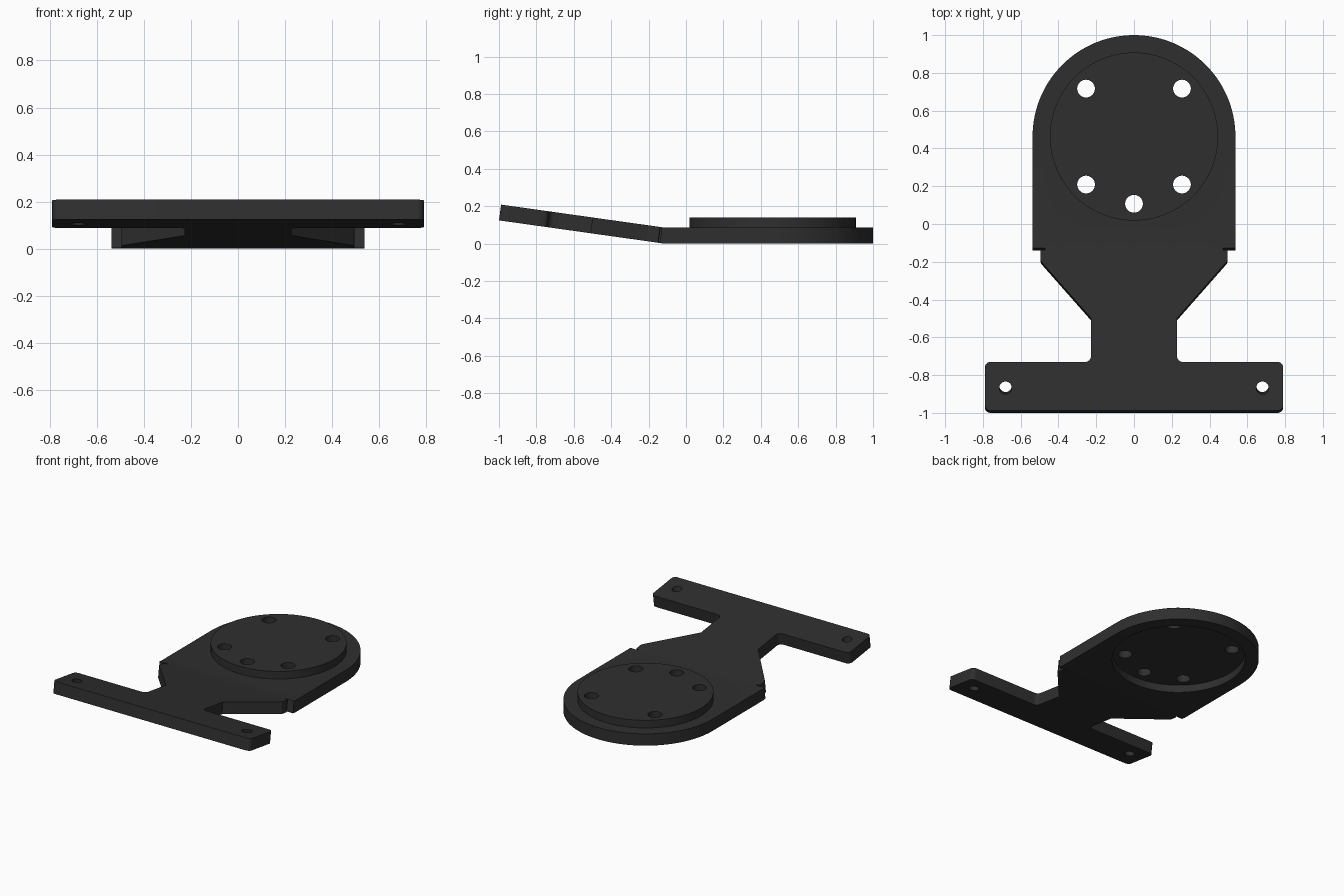
import bpy
import bmesh
from math import cos, sin, tan, radians, pi
from mathutils import Vector, Matrix

cube = bpy.data.objects.get("Cube")
if cube:
    bpy.data.objects.remove(cube)

THICK = 0.085
TILT = radians(8)
BEND_Y = -0.115
CENTRE_Y = 0.463
PLATE_R = 0.537
DISC_R = 0.445

metal = bpy.data.materials.new("dark grey metal")
metal.use_nodes = True
colour = (0.028, 0.028, 0.028, 1)
metal.diffuse_color = colour
metal.node_tree.nodes["Principled BSDF"].inputs["Base Color"].default_value = colour


def make_object(name, bm):
    bmesh.ops.recalc_face_normals(bm, faces=bm.faces)
    mesh = bpy.data.meshes.new(name)
    bm.to_mesh(mesh)
    bm.free()
    mesh.materials.append(metal)
    obj = bpy.data.objects.new(name, mesh)
    bpy.context.collection.objects.link(obj)
    return obj


def cylinder(bm, x, y, z0, z1, radius, sides=32, tilt=0):
    place = Matrix.Translation((x, y, (z0 + z1) / 2)) @ Matrix.Rotation(-tilt, 4, 'X')
    bmesh.ops.create_cone(bm, cap_ends=True, segments=sides, radius1=radius,
                          radius2=radius, depth=z1 - z0, matrix=place)


def fillet(before, corner, after, radius, steps=6):
    """Points of an arc that rounds one corner."""
    p = Vector(corner)
    a = (Vector(before) - p).normalized()
    b = (Vector(after) - p).normalized()
    half = a.angle(b) / 2
    mid = p + (a + b).normalized() * radius / sin(half)
    start = p + a * radius / tan(half) - mid
    sweep = start.angle_signed(p + b * radius / tan(half) - mid)
    return [mid + Matrix.Rotation(-sweep * i / steps, 2) @ start
            for i in range(steps + 1)]


# Right-hand half of the outline: shoulder, notch, taper, neck and crossbar
corners = [
    (PLATE_R, CENTRE_Y, 0), (PLATE_R, -0.14, 0), (0.472, -0.14, 0),
    (0.472, -0.149, 0), (0.495, -0.149, 0.006), (0.495, -0.207, 0.03),
    (0.228, -0.51, 0), (0.228, -0.742, 0.03), (0.79, -0.742, 0.03),
    (0.79, -1.0, 0.03), (0, -1.0, 0),
]
half = []
for i, (x, y, r) in enumerate(corners):
    if r:
        half += fillet(corners[i - 1][:2], (x, y), corners[i + 1][:2], r)
    else:
        half.append(Vector((x, y)))
outline = half + [Vector((-p.x, p.y)) for p in reversed(half[:-1])]
# Round end of the plate
STEPS = 64
outline += [Vector((-PLATE_R * cos(pi * i / STEPS), CENTRE_Y + PLATE_R * sin(pi * i / STEPS)))
            for i in range(1, STEPS)]

# Plate: extrude the outline, cut it at the bend and tilt the arm up
bm = bmesh.new()
face = bm.faces.new([bm.verts.new((p.x, p.y, 0)) for p in outline])
ext = bmesh.ops.extrude_face_region(bm, geom=[face])
bmesh.ops.translate(bm, vec=(0, 0, THICK),
                    verts=[v for v in ext["geom"] if isinstance(v, bmesh.types.BMVert)])
bmesh.ops.bisect_plane(bm, geom=bm.verts[:] + bm.edges[:] + bm.faces[:],
                       plane_co=(0, BEND_Y, 0), plane_no=(0, 1, 0))
for v in bm.verts:
    h = v.co.z
    if abs(v.co.y - BEND_Y) < 1e-4:
        v.co.y += h * tan(TILT / 2)
    elif v.co.y < BEND_Y:
        v.co.z = h * cos(TILT) + (BEND_Y - v.co.y) * tan(TILT)
        v.co.y += h * sin(TILT)
bracket = make_object("mounting_bracket", bm)

# Raised disc
bm = bmesh.new()
cylinder(bm, 0, CENTRE_Y, 0.07, 0.14, DISC_R, 96)
disc = make_object("raised_disc", bm)

# Matching recess underneath
bm = bmesh.new()
cylinder(bm, 0, CENTRE_Y, -0.1, 0.055, DISC_R, 96)
recess = make_object("recess_cutter", bm)

# Bolt holes through the disc and the crossbar
bm = bmesh.new()
for sx in (-1, 1):
    for sy in (-1, 1):
        cylinder(bm, sx * 0.254, CENTRE_Y + sy * 0.254, -0.1, 0.3, 0.047)
    cylinder(bm, sx * 0.68, -0.862, -0.1, 0.4, 0.033, tilt=-TILT)
cylinder(bm, 0, 0.107, -0.1, 0.3, 0.047)
holes = make_object("hole_cutter", bm)

bpy.context.view_layer.objects.active = bracket
for tool, operation in ((disc, 'UNION'), (recess, 'DIFFERENCE'), (holes, 'DIFFERENCE')):
    mod = bracket.modifiers.new(tool.name, 'BOOLEAN')
    mod.operation = operation
    mod.solver = 'EXACT'
    mod.object = tool
    bpy.ops.object.modifier_apply(modifier=mod.name)
    bpy.data.objects.remove(tool)

bpy.ops.object.select_all(action='DESELECT')
bracket.select_set(True)
bpy.ops.object.shade_smooth_by_angle(angle=radians(30))
